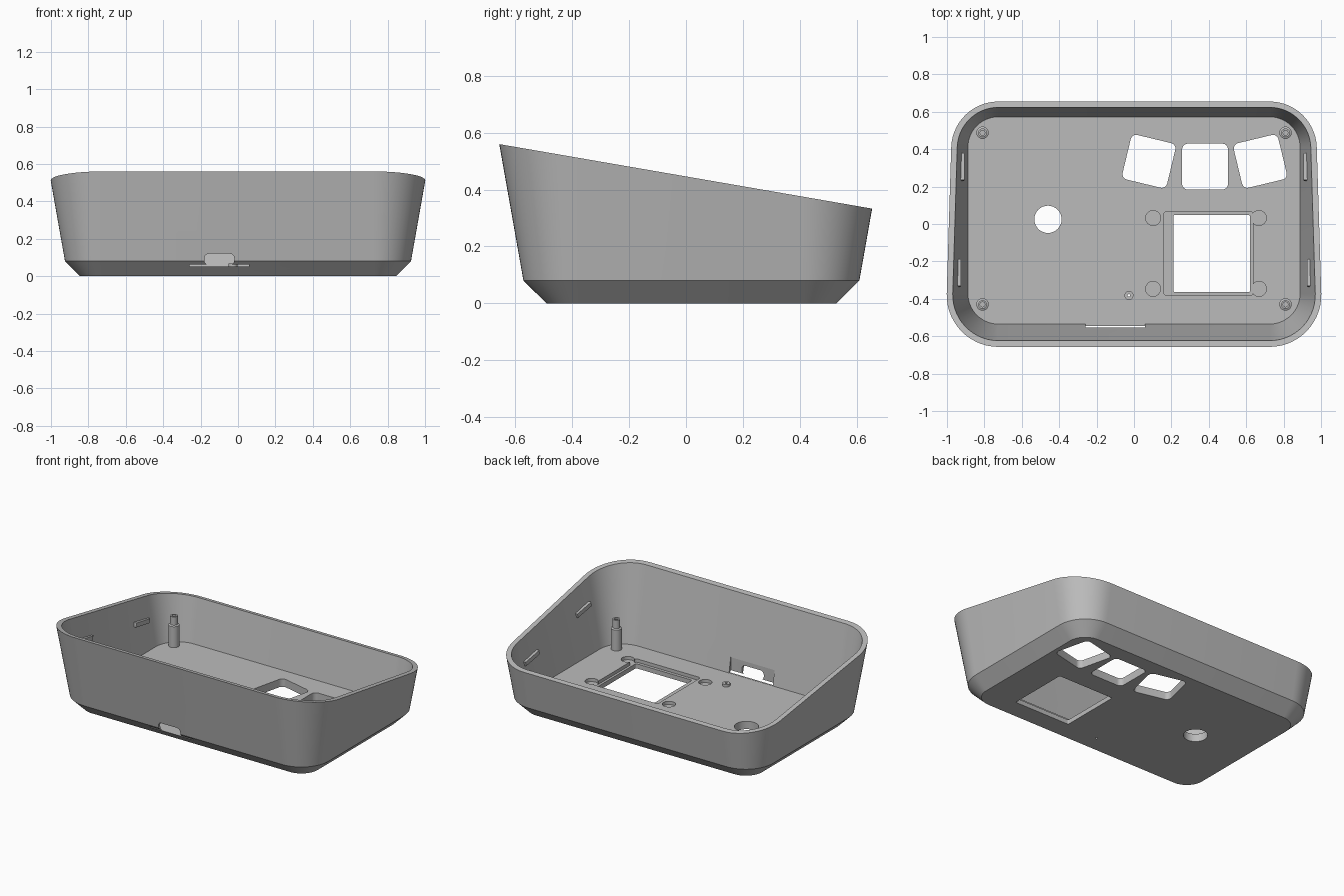
import bpy, bmesh, math
from mathutils import Matrix, Vector

if "Cube" in bpy.data.objects:
    bpy.data.objects.remove(bpy.data.objects["Cube"])

grey = bpy.data.materials.new("Plain Grey")
grey.use_nodes = True
COLOUR = (0.5, 0.5, 0.5, 1)
grey.diffuse_color = COLOUR
grey.node_tree.nodes["Principled BSDF"].inputs["Base Color"].default_value = COLOUR

FLOOR = 0.052      # top of the floor plate
BELT = 0.08        # height where the chamfer meets the wall
DRAFT = 0.177      # outward lean of the walls
WALL = 0.032
CY = 0.019         # centre of the base along y


def rounded_rect(w, h, r, seg=8):
    pts = []
    for i, (sx, sy) in enumerate([(1, 1), (-1, 1), (-1, -1), (1, -1)]):
        for k in range(seg + 1):
            a = math.radians(90 * (i + k / seg))
            pts.append((sx * (w / 2 - r) + r * math.cos(a), sy * (h / 2 - r) + r * math.sin(a)))
    return pts


def make_object(name, rings, matrix=Matrix(), close=False):
    """Skin a stack of rings; cap both ends, or close the stack into a loop."""
    bm = bmesh.new()
    rows = [[bm.verts.new(matrix @ Vector(p)) for p in ring] for ring in rings]
    pairs = list(zip(rows, rows[1:]))
    if close:
        pairs.append((rows[-1], rows[0]))
    else:
        bm.faces.new(rows[0][::-1])
        bm.faces.new(rows[-1])
    for low, high in pairs:
        for i in range(len(low)):
            j = (i + 1) % len(low)
            bm.faces.new((low[i], low[j], high[j], high[i]))
    bmesh.ops.remove_doubles(bm, verts=bm.verts, dist=1e-5)
    bmesh.ops.recalc_face_normals(bm, faces=bm.faces)
    mesh = bpy.data.meshes.new(name)
    bm.to_mesh(mesh)
    bm.free()
    mesh.materials.append(grey)
    obj = bpy.data.objects.new(name, mesh)
    bpy.context.collection.objects.link(obj)
    return obj


def prism(name, w, h, r, z0, z1, matrix=Matrix(), seg=8):
    pts = rounded_rect(w, h, r, seg)
    return make_object(name, [[(x, y, z) for x, y in pts] for z in (z0, z1)], matrix)


def lathe(name, profile, x, y, close=False, n=32):
    rings = [[(r * math.cos(math.tau * k / n), r * math.sin(math.tau * k / n), z)
              for k in range(n)] for r, z in profile]
    return make_object(name, rings, Matrix.Translation((x, y, 0)), close)


def smooth(obj):
    bpy.ops.object.select_all(action='DESELECT')
    obj.select_set(True)
    bpy.context.view_layer.objects.active = obj
    bpy.ops.object.shade_smooth_by_angle(angle=math.radians(25))


def rim_height(y):
    return 0.56 - 0.173 * (y + 0.657)


def section(offset, z):
    """Body outline at the belt, grown by offset."""
    pts = rounded_rect(1.85 + 2 * offset, 1.182 + 2 * offset, 0.2 + offset, 14)
    return [(x, y + CY, z) for x, y in pts]


def rim_section(inset):
    """Where the leaning wall meets the sloping rim plane."""
    ring = []
    for a, b in zip(section(-inset, BELT), section(DRAFT - inset, BELT + 1)):
        a, b = Vector(a), Vector(b)
        da, db = a.z - rim_height(a.y), b.z - rim_height(b.y)
        ring.append(a.lerp(b, da / (da - db)))
    return ring


# Body: chamfered base, leaning walls, sloping rim, hollow inside
body = make_object("case_body", [
    section(-0.081, 0), section(0, BELT), rim_section(0), rim_section(WALL),
    section(-WALL - DRAFT * (BELT - FLOOR), FLOOR)])

# Openings and recesses
cutters = []


def cut(w, h, r, x, y, z0=-0.1, z1=0.1, turn=0):
    m = Matrix.Translation((x, y, 0)) @ Matrix.Rotation(math.radians(turn), 4, 'Z')
    cutters.append(prism("cutter", w, h, r, z0, z1, m))


for x, y, turn in ((0.08, 0.335, -13.5), (0.38, 0.307, 0), (0.675, 0.335, 13.5)):
    cut(0.245, 0.245, 0.03, x, y, turn=turn)                 # button openings
cut(0.146, 0.146, 0.073, -0.46, 0.025)                       # round opening
cut(0.014, 0.014, 0.007, -0.027, -0.382)                     # pin hole
cut(0.475, 0.45, 0.015, 0.398, -0.158, z0=0.03)              # screen recess
cut(0.41, 0.41, 0.006, 0.415, -0.158)                        # screen opening
for x in (0.102, 0.668):
    for y in (0.032, -0.347):
        cut(0.08, 0.08, 0.04, x, y, z0=0.0305)               # screen mount recesses
cut(0.32, 0.1, 0.002, -0.1, -0.505, z0=FLOOR + 0.001, z1=0.15)  # port pocket
port = Matrix.Translation((-0.1, -0.5, 0.09)) @ Matrix.Rotation(math.pi / 2, 4, 'X')
cutters.append(prism("cutter", 0.16, 0.06, 0.024, 0, 0.2, port))

bpy.context.view_layer.objects.active = body
for cutter in cutters:
    mod = body.modifiers.new("cut", 'BOOLEAN')
    mod.operation, mod.solver, mod.object = 'DIFFERENCE', 'EXACT', cutter
    bpy.ops.object.modifier_apply(modifier=mod.name)
    bpy.data.objects.remove(cutter)
smooth(body)

# Stepped screw posts with blind holes
for side, x in (("left", 0.81), ("right", -0.81)):
    for end, y in (("back", 0.488), ("front", -0.43)):
        post = lathe(f"screw_post_{end}_{side}", [
            (0.033, 0.04), (0.033, 0.19), (0.023, 0.195), (0.023, 0.25),
            (0.013, 0.25), (0.013, 0.17)], x, y)
        smooth(post)

# Short boss around the pin hole
boss = lathe("pin_boss", [(0.024, 0.045), (0.024, 0.068), (0.007, 0.068), (0.007, 0.045)],
             -0.027, -0.382, close=True)
smooth(boss)

# Snap ribs on the side walls, parallel to the rim
for side, s in (("left", 1), ("right", -1)):
    for end, y in (("back", 0.305), ("front", -0.262)):
        z = rim_height(y) - 0.15
        x = 0.925 - WALL + DRAFT * (z - BELT)
        m = Matrix.Translation((s * x, y, z)) @ Matrix.Rotation(math.atan(-0.173), 4, 'X')
        prism(f"snap_rib_{end}_{side}", 0.03, 0.145, 0.003, -0.014, 0.014, m, seg=2)
